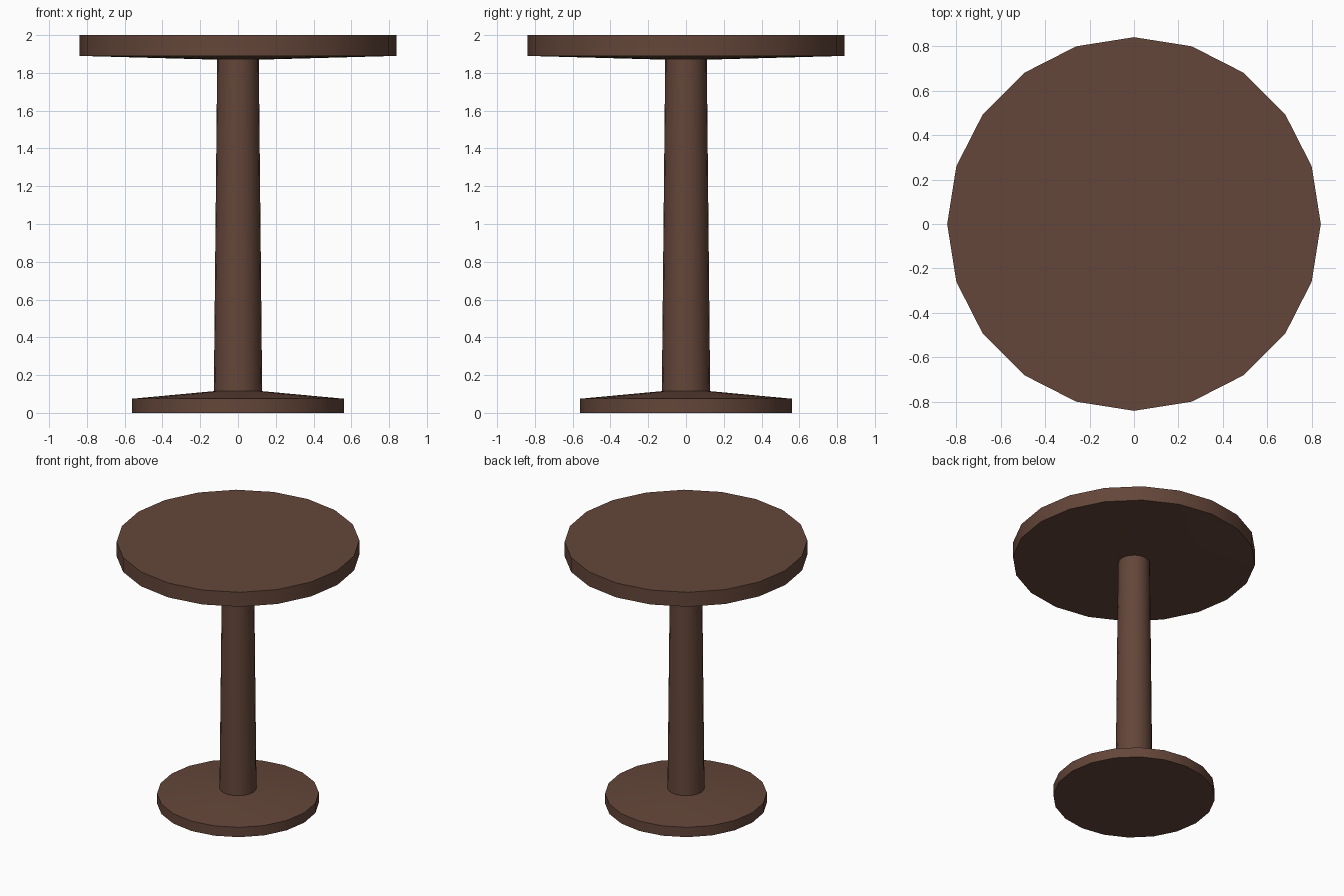
import bpy, bmesh, math

if "Cube" in bpy.data.objects:
    bpy.data.objects.remove(bpy.data.objects["Cube"])

SIDES = 20

wood = bpy.data.materials.new("dark_brown_wood")
wood.diffuse_color = (0.127, 0.061, 0.041, 1.0)
wood.use_nodes = True
wood.node_tree.nodes["Principled BSDF"].inputs["Base Color"].default_value = wood.diffuse_color


def lathe(name, profile):
    """Turn an (r, z) profile, listed bottom to top, into a closed solid."""
    bm = bmesh.new()
    rings = []
    for r, z in profile:
        rings.append([bm.verts.new((r * math.cos(2 * math.pi * i / SIDES),
                                    r * math.sin(2 * math.pi * i / SIDES), z))
                      for i in range(SIDES)])
    for low, high in zip(rings, rings[1:]):
        for i in range(SIDES):
            j = (i + 1) % SIDES
            bm.faces.new((low[i], low[j], high[j], high[i]))
    bm.faces.new(rings[0][::-1])
    bm.faces.new(rings[-1])
    bmesh.ops.recalc_face_normals(bm, faces=bm.faces[:])
    mesh = bpy.data.meshes.new(name)
    bm.to_mesh(mesh)
    bm.free()
    mesh.materials.append(wood)
    obj = bpy.data.objects.new(name, mesh)
    bpy.context.collection.objects.link(obj)
    bpy.context.view_layer.objects.active = obj
    obj.select_set(True)
    bpy.ops.object.shade_smooth_by_angle(angle=math.radians(30))
    obj.select_set(False)
    return obj


# Round foot with a gently sloped upper face
lathe("base", [(0.56, 0.0), (0.56, 0.075), (0.128, 0.115)])

# Slightly tapered central column
lathe("column", [(0.128, 0.11), (0.11, 1.88)])

# Round top with a shallow sloped underside
lathe("table_top", [(0.11, 1.87), (0.84, 1.89), (0.84, 2.0)])
